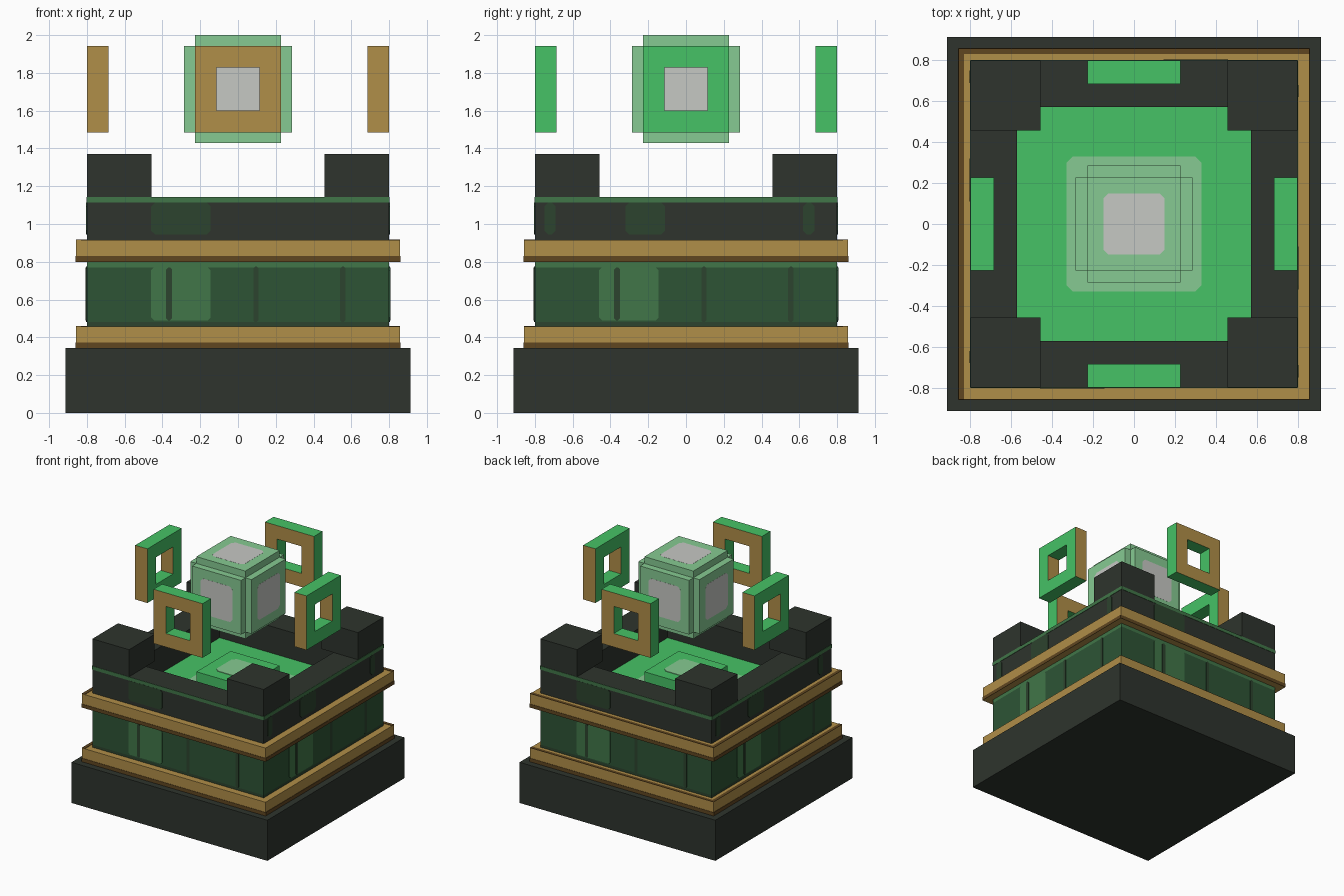
import bpy, bmesh
from math import pi
from mathutils import Matrix, Vector

if "Cube" in bpy.data.objects:
    bpy.data.objects.remove(bpy.data.objects["Cube"], do_unlink=True)

PX = 2 / 17.5  # modelling unit


def material(name, rgb):
    lin = [((c / 255 + 0.055) / 1.055) ** 2.4 for c in rgb] + [1]
    m = bpy.data.materials.new(name)
    m.use_nodes = True
    m.diffuse_color = lin
    m.node_tree.nodes["Principled BSDF"].inputs["Base Color"].default_value = lin
    return m


STONE = material("dark stone", (46, 52, 45))
GREEN = material("bright green", (70, 194, 102))
PALE = material("pale green", (134, 202, 146))
GREY = material("light grey", (198, 200, 196))
GOLD = material("gold", (176, 142, 72))
BROWN = material("dark brown", (96, 70, 32))
FOREST = material("forest green", (45, 84, 53))
MOSS = material("moss green", (65, 118, 72))
SHADE = material("shaded green", (44, 67, 46))


def finish(name, bm, *mats):
    bmesh.ops.recalc_face_normals(bm, faces=bm.faces)
    mesh = bpy.data.meshes.new(name)
    bm.to_mesh(mesh)
    bm.free()
    for m in mats:
        mesh.materials.append(m)
    ob = bpy.data.objects.new(name, mesh)
    bpy.context.collection.objects.link(ob)
    return ob


def add_box(bm, lo, hi):
    lo, hi = Vector(lo), Vector(hi)
    size = Matrix.Diagonal((*(hi - lo), 1))
    bmesh.ops.create_cube(bm, size=1, matrix=Matrix.Translation((lo + hi) / 2) @ size)


def box(name, lo, hi, mat):
    bm = bmesh.new()
    add_box(bm, lo, hi)
    return finish(name, bm, mat)


def block(name, half, z0, z1, mat):
    return box(name, (-half, -half, z0), (half, half, z1), mat)


def turn(k):
    return Matrix.Rotation(k * pi / 2, 4, "Z")


UP = Matrix.Rotation(-pi / 2, 4, "X")
DOWN = Matrix.Rotation(pi / 2, 4, "X")
SIDES = {"front": turn(0), "right": turn(1), "back": turn(2), "left": turn(3)}


def plate(name, frame, depth, u0, u1, v0, v1, mat, cut=0.0, thick=0.004):
    """Thin panel facing local -y, with optionally clipped corners."""
    pts = []
    for u, v, su, sv in ((u0, v0, 1, 1), (u1, v0, -1, 1), (u1, v1, -1, -1), (u0, v1, 1, -1)):
        pair = [(u, v + sv * cut), (u + su * cut, v)]
        if su * sv < 0:
            pair.reverse()
        pts += pair if cut else [(u, v)]
    bm = bmesh.new()
    face = bm.faces.new([bm.verts.new((u, -depth, v)) for u, v in pts])
    ext = bmesh.ops.extrude_face_region(bm, geom=[face], use_keep_orig=True)
    moved = [e for e in ext["geom"] if isinstance(e, bmesh.types.BMVert)]
    bmesh.ops.translate(bm, verts=moved, vec=(0, -thick, 0))
    bmesh.ops.transform(bm, matrix=frame, verts=bm.verts)
    return finish(name, bm, mat)


# Stacked plinth, trims and body
block("base", 8 * PX, 0, 3 * PX, STONE)
block("lower_trim", 7.5 * PX, 3 * PX, 4 * PX, GOLD)
block("body_foot", 7 * PX, 4 * PX, 0.48, SHADE)
block("body", 7 * PX, 0.48, 0.77, FOREST)
block("body_top_stripe", 7 * PX, 0.77, 7 * PX, MOSS)
block("upper_trim", 7.5 * PX, 7 * PX, 8 * PX, GOLD)

# Basin walls
W, I = 7 * PX, 5 * PX
for s, label in ((-1, "front"), (1, "back")):
    y = sorted((s * W, s * I))
    box(label + "_wall", (-W, y[0], 8 * PX), (W, y[1], 10 * PX), STONE)
for s, label in ((-1, "right"), (1, "left")):
    x = sorted((-s * W, -s * I))
    box(label + "_wall", (x[0], -I, 8 * PX), (x[1], I, 10 * PX), STONE)

# Corner blocks
for sx in (-1, 1):
    for sy in (-1, 1):
        x, y = sorted((sx * 4 * PX, sx * W)), sorted((sy * 4 * PX, sy * W))
        box("corner_block", (x[0], y[0], 10 * PX), (x[1], y[1], 12 * PX), STONE)

# Basin floor and pedestal
plate("basin_floor", UP, 8 * PX, -I, I, -I, I, GREEN)
plate("floor_glow", UP, 8 * PX, -0.33, 0.33, -0.33, 0.33, PALE, 0.03, 0.007)
block("pedestal", 2 * PX, 8 * PX, 9 * PX, GREEN)
plate("pedestal_glow", UP, 9 * PX, -0.13, 0.13, -0.13, 0.13, PALE, 0.03)

# Painted panels on the four sides
for side, frame in SIDES.items():
    plate(side + "_rim_stripe", frame, W, -W, W, 1.113, 10 * PX, MOSS, thick=0.003)
    for z, label in ((3 * PX, "lower"), (7 * PX, "upper")):
        plate(f"{side}_{label}_trim_shadow", frame, 7.5 * PX, -7.5 * PX, 7.5 * PX,
              z, z + 0.03, BROWN, thick=0.003)
    plate(side + "_body_panel", frame, W, -0.46, -0.145, 0.49, 0.77, MOSS, 0.015)
    plate(side + "_panel_slit", frame, W, -0.38, -0.35, 0.49, 0.77, SHADE, 0.01, 0.007)
    for u in (0.095, 0.555):
        plate(side + "_body_slit", frame, W, u - 0.014, u + 0.014, 0.48, 0.775, SHADE, 0.01)
    if side in ("front", "back"):
        spans = [(-0.46, -0.145)]
    else:
        spans = [(-0.32, -0.11), (-0.75, -0.69), (0.62, 0.68)]
    for u0, u1 in spans:
        plate(side + "_wall_panel", frame, W, u0, u1, 0.945, 1.113, SHADE, 0.02)

# Dark edges on top of the trims
E = 7.5 * PX
for z, label in ((4 * PX, "lower"), (8 * PX, "upper")):
    plate(label + "_trim_left_edge", UP, z, -E, -0.83, -E, E, BROWN, thick=0.003)
    plate(label + "_trim_back_edge", UP, z, -0.83, E, 0.83, E, BROWN, thick=0.003)

# Floating frames: gold towards front and back, green elsewhere
CZ = 15 * PX
for side, frame in SIDES.items():
    bm = bmesh.new()
    bmesh.ops.create_grid(bm, x_segments=3, y_segments=3, size=2 * PX)
    for v in bm.verts:
        for i in (0, 1):
            if abs(v.co[i]) < 1.5 * PX:
                v.co[i] = PX if v.co[i] > 0 else -PX
    middle = [f for f in bm.faces if f.calc_center_median().length < 0.01]
    bmesh.ops.delete(bm, geom=middle, context="FACES")
    ext = bmesh.ops.extrude_face_region(bm, geom=bm.faces[:], use_keep_orig=True)
    moved = [e for e in ext["geom"] if isinstance(e, bmesh.types.BMVert)]
    bmesh.ops.translate(bm, verts=moved, vec=(0, 0, PX))
    place = frame @ Matrix.Translation((0, -6 * PX, CZ)) @ DOWN
    bmesh.ops.transform(bm, matrix=place, verts=bm.verts)
    bmesh.ops.recalc_face_normals(bm, faces=bm.faces)
    for f in bm.faces:
        f.material_index = int(abs(f.normal.y) > 0.5)
    finish(side + "_floating_frame", bm, GREEN, GOLD)

# Floating core with notched edges and a grey inset on each face
bm = bmesh.new()
for axis in range(3):
    h = Vector((2 * PX,) * 3)
    h[axis] = 2.5 * PX
    add_box(bm, Vector((0, 0, CZ)) - h, Vector((0, 0, CZ)) + h)
finish("floating_core", bm, PALE)
lift = Matrix.Translation((0, 0, CZ))
for label, frame in {**SIDES, "top": UP, "bottom": DOWN}.items():
    depth = 2.5 * PX - 0.003
    plate("core_" + label + "_inset", lift @ frame, depth, -0.15, 0.15, -0.15, 0.15, GREY, 0.025)
